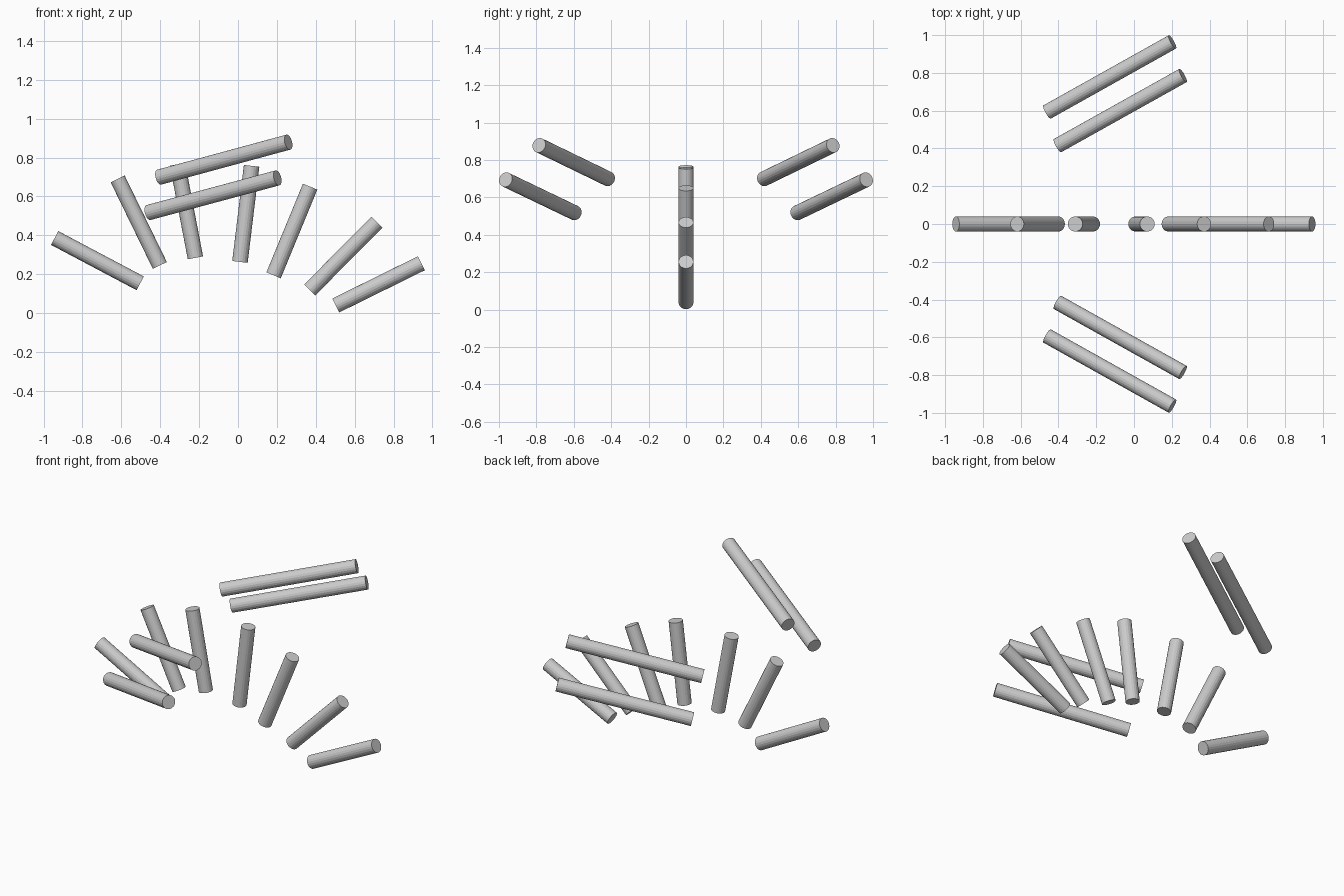
import bpy
from mathutils import Vector

if "Cube" in bpy.data.objects:
    bpy.data.objects.remove(bpy.data.objects["Cube"])

RADIUS = 0.04
SIDES = 20


def rod(name, start, end):
    """Capped straight cylinder running from start to end."""
    a, b = Vector(start), Vector(end)
    bpy.ops.mesh.primitive_cylinder_add(
        vertices=SIDES, radius=RADIUS, depth=(b - a).length,
        location=(a + b) / 2,
        rotation=(b - a).to_track_quat('Z', 'Y').to_euler())
    obj = bpy.context.object
    obj.name = name
    return obj


# Fan of seven rods in the centre plane: (x, z) of the lower and upper ends
fan = [
    ((-0.503, 0.153), (-0.943, 0.386)),
    ((-0.402, 0.245), (-0.619, 0.690)),
    ((-0.219, 0.284), (-0.311, 0.765)),
    ((0.010, 0.263), (0.070, 0.757)),
    ((0.183, 0.194), (0.371, 0.650)),
    ((0.369, 0.119), (0.714, 0.467)),
    ((0.503, 0.039), (0.943, 0.256)),
]
for i, ((x0, z0), (x1, z1)) in enumerate(fan, 1):
    rod(f"fan_rod_{i}", (x0, 0, z0), (x1, 0, z1))

# Two parallel slanted rods, mirrored on each side
for side, s in (("left", -1), ("right", 1)):
    rod(f"outer_rod_{side}", (-0.460, s * 0.593, 0.517), (0.203, s * 0.964, 0.695))
    rod(f"inner_rod_{side}", (-0.405, s * 0.415, 0.699), (0.259, s * 0.786, 0.879))
